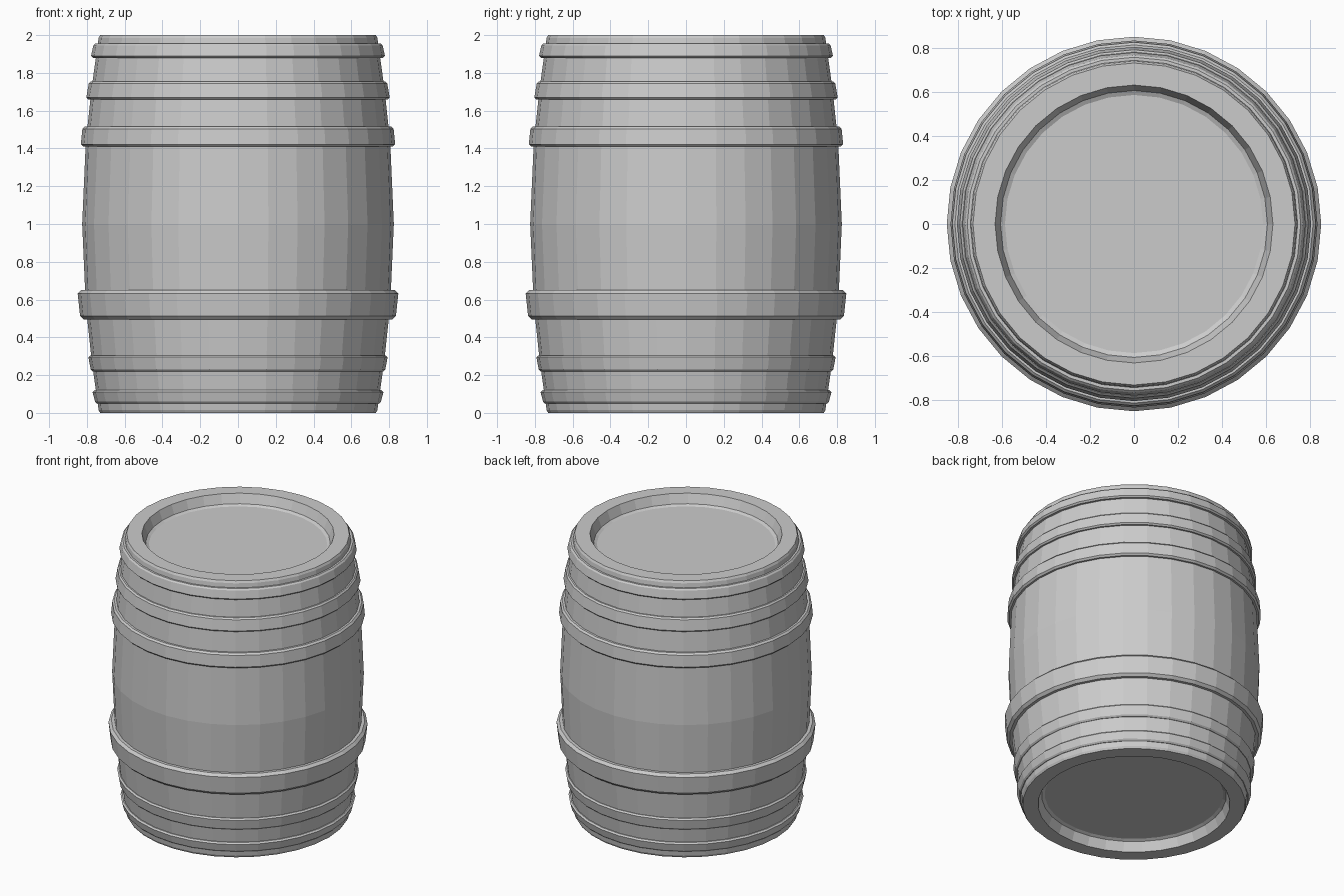
import bpy, bmesh
from math import sin, cos, tau

if "Cube" in bpy.data.objects:
    bpy.data.objects.remove(bpy.data.objects["Cube"])

SIDES = 32


def lathe(name, profile, closed=False):
    """Revolve (radius, z) points around z; open profiles get flat end caps."""
    bm = bmesh.new()
    rings = [[bm.verts.new((r * cos(tau * i / SIDES), r * sin(tau * i / SIDES), z))
              for i in range(SIDES)] for r, z in profile]
    pairs = list(zip(rings, rings[1:]))
    if closed:
        pairs.append((rings[-1], rings[0]))
    for a, b in pairs:
        for i in range(SIDES):
            j = (i + 1) % SIDES
            bm.faces.new((a[i], a[j], b[j], b[i]))
    if not closed:
        bm.faces.new(rings[0][::-1])
        bm.faces.new(rings[-1])
    bmesh.ops.recalc_face_normals(bm, faces=bm.faces[:])
    mesh = bpy.data.meshes.new(name)
    bm.to_mesh(mesh)
    bm.free()
    obj = bpy.data.objects.new(name, mesh)
    bpy.context.collection.objects.link(obj)
    return obj


# Bulging stave body with recessed heads, mirrored about mid height
half = [(0.585, 0.075), (0.605, 0.065), (0.63, 0.0), (0.73, 0.0),
        (0.738, 0.015), (0.775, 0.28), (0.806, 0.57)]
body = half + [(0.825, 1.0)] + [(r, 2 - z) for r, z in reversed(half)]
lathe("barrel_body", body)


# Chamfered hoops: bottom z, top z, outer radius at bottom and top, chamfer
hoops = {
    "bottom_hoop": (0.05, 0.12, 0.757, 0.770, 0.01),
    "lower_hoop": (0.22, 0.305, 0.780, 0.792, 0.01),
    "wide_hoop": (0.495, 0.65, 0.836, 0.849, 0.018),
    "upper_middle_hoop": (1.41, 1.515, 0.832, 0.824, 0.012),
    "upper_hoop": (1.66, 1.755, 0.803, 0.790, 0.01),
    "top_hoop": (1.88, 1.955, 0.778, 0.766, 0.01),
}
for name, (z0, z1, r0, r1, c) in hoops.items():
    inner = min(r0, r1) - 0.06
    lathe(name, [(inner, z0), (r0 - c, z0), (r0, z0 + c),
                 (r1, z1 - c), (r1 - c, z1), (inner, z1)], closed=True)
